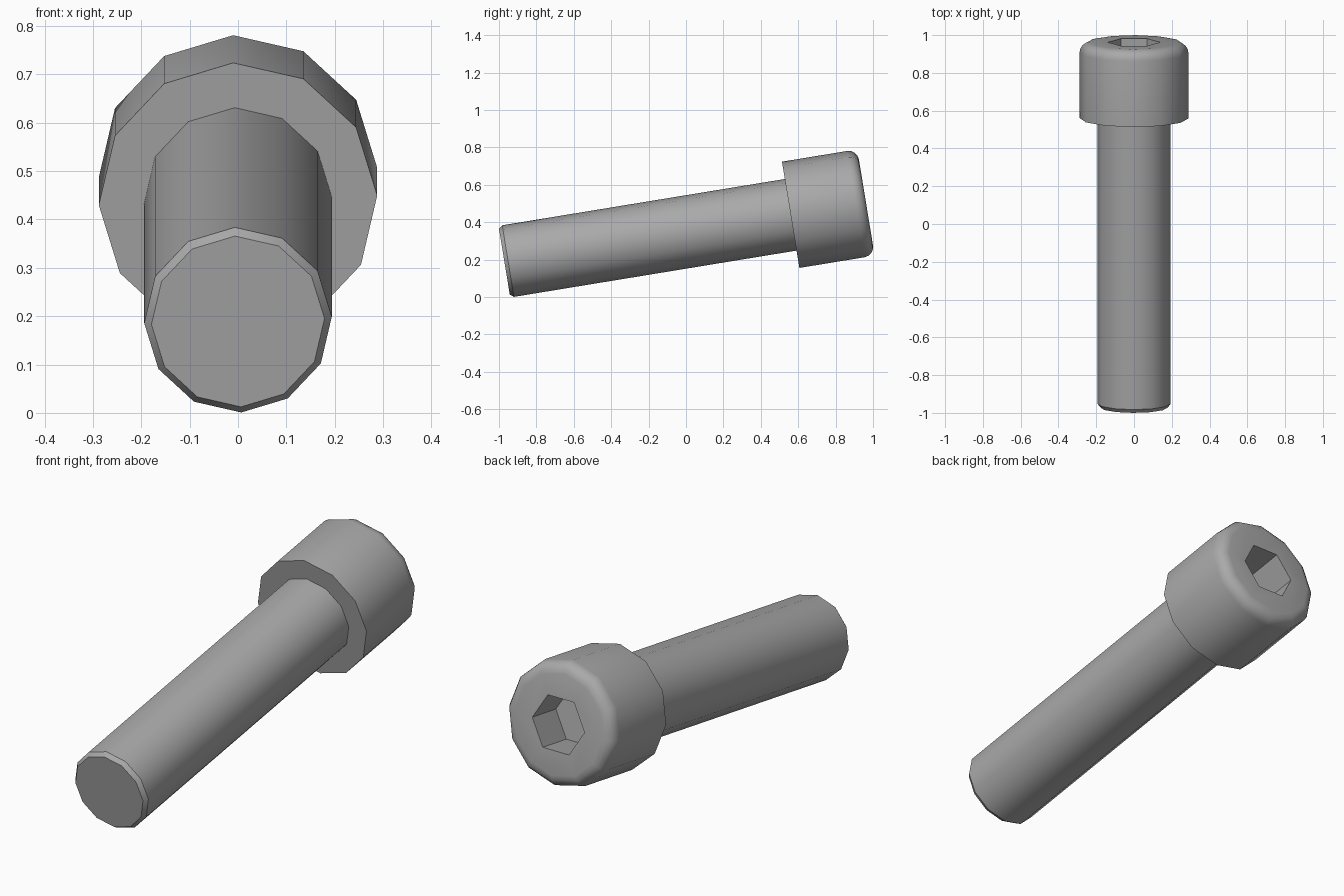
import bpy, bmesh, math
from mathutils import Matrix, Vector

cube = bpy.data.objects.get("Cube")
if cube:
    bpy.data.objects.remove(cube)

SIDES = 12
TILT = math.radians(9.3)
TWIST = math.radians(-2)
PLACE = Matrix.Translation((0, -0.971, 0.189)) @ Matrix.Rotation(TILT - math.pi / 2, 4, 'X')

steel = bpy.data.materials.new("grey_steel")
GREY = (0.4, 0.4, 0.4, 1)
steel.diffuse_color = GREY
steel.use_nodes = True
steel.node_tree.nodes["Principled BSDF"].inputs["Base Color"].default_value = GREY


def ring(bm, radius, height, sides=SIDES, turn=TWIST):
    """Add one regular polygon of vertices across the bolt axis."""
    angles = [turn + math.tau * i / sides for i in range(sides)]
    return [bm.verts.new((radius * math.cos(a), radius * math.sin(a), height)) for a in angles]


def skin(bm, low, high):
    n = len(low)
    for i in range(n):
        j = (i + 1) % n
        bm.faces.new((low[i], low[j], high[j], high[i]))


def lathe(bm, profile):
    rings = [ring(bm, r, h) for r, h in profile]
    for low, high in zip(rings, rings[1:]):
        skin(bm, low, high)
    return rings


def finish(bm, name):
    bmesh.ops.recalc_face_normals(bm, faces=bm.faces)
    mesh = bpy.data.meshes.new(name)
    bm.to_mesh(mesh)
    bm.free()
    obj = bpy.data.objects.new(name, mesh)
    bpy.context.collection.objects.link(obj)
    mesh.materials.append(steel)
    obj.matrix_world = PLACE
    bpy.ops.object.select_all(action='DESELECT')
    obj.select_set(True)
    bpy.context.view_layer.objects.active = obj
    bpy.ops.object.shade_smooth_by_angle(angle=math.radians(33))
    return obj


# Shaft with a chamfered tip
SEAT, TOP = 1.551, 1.959
bm = bmesh.new()
rings = lathe(bm, [(0.179, 0), (0.194, 0.02), (0.194, SEAT + 0.01)])
for loop in (rings[0], rings[-1]):
    bm.faces.new(loop)
finish(bm, "shaft")

# Cylinder head with a rounded rim
HEAD_R, FILLET, STEPS = 0.288, 0.055, 4
profile = [(HEAD_R, SEAT)]
for k in range(STEPS + 1):
    a = math.pi / 2 * k / STEPS
    profile.append((HEAD_R - FILLET * (1 - math.cos(a)), TOP - FILLET * (1 - math.sin(a))))
bm = bmesh.new()
rings = lathe(bm, profile)
bm.faces.new(rings[0])

# Hexagonal drive socket set into the end of the head
rim = rings[-1]
mouth = ring(bm, 0.138, TOP, 6, 0)
floor = ring(bm, 0.138, TOP - 0.18, 6, 0)
for i in range(6):
    j = (i + 1) % 6
    bm.faces.new((mouth[i], rim[2 * i], rim[2 * i + 1], rim[2 * j], mouth[j]))
skin(bm, floor, mouth)
bm.faces.new(floor)
finish(bm, "socket_head")
